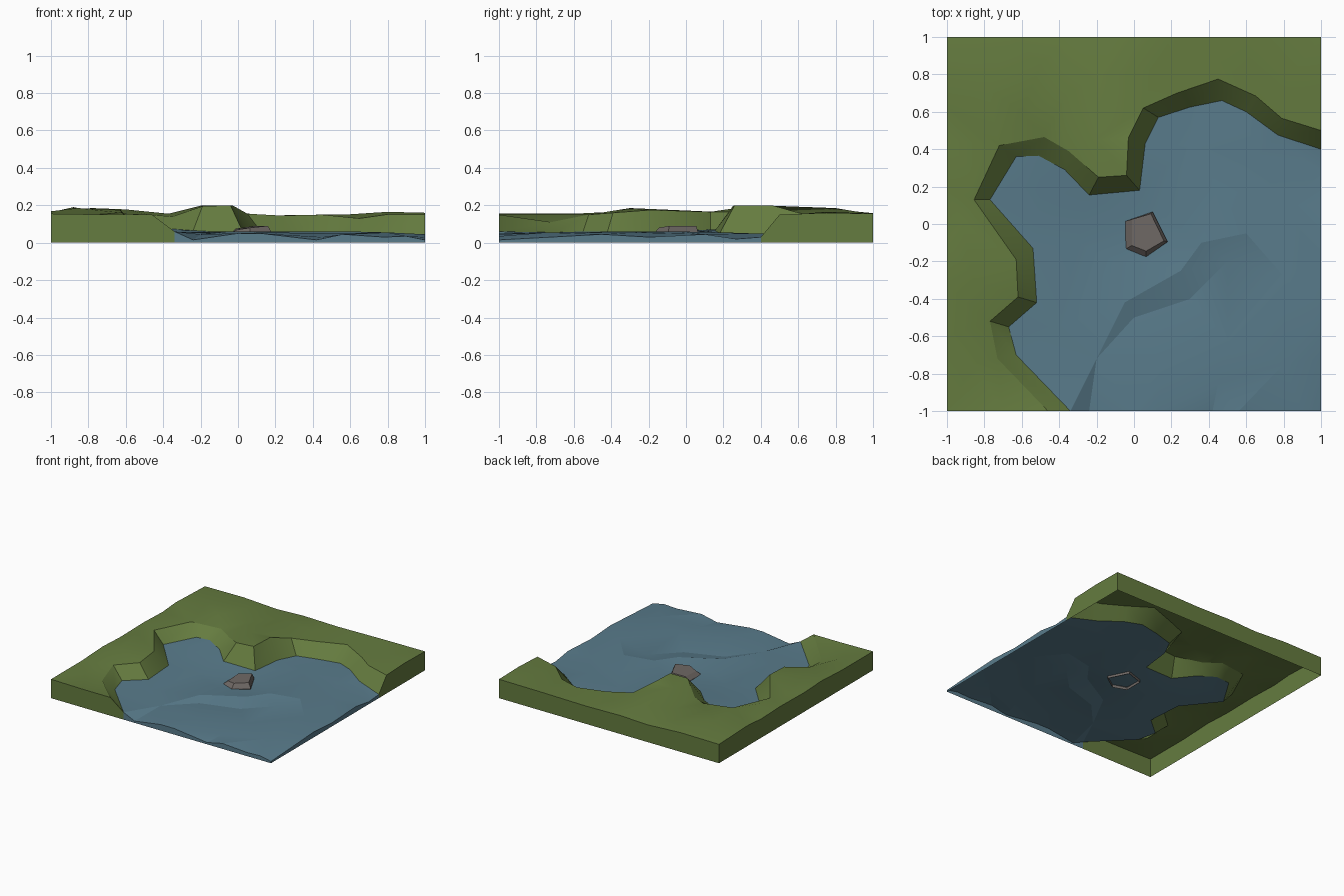
import bpy
from mathutils import Vector
from mathutils.geometry import delaunay_2d_cdt

# Bank lip and matching waterline (x, y, z), from right edge round to front edge
lip = [(1, .50, .15), (.79, .565, .15), (.65, .685, .13), (.45, .775, .15), (.23, .70, .145),
       (.05, .62, .155), (-.03, .46, .20), (-.04, .26, .20), (-.19, .25, .195), (-.35, .39, .14),
       (-.48, .465, .15), (-.72, .42, .16), (-.855, .13, .165), (-.63, -.19, .175),
       (-.62, -.39, .16), (-.77, -.52, .15), (-.73, -.72, .11), (-.46, -1, .15)]
shore = [(1, .40, .03), (.77, .475, .05), (.60, .60, .05), (.47, .66, .045), (.30, .625, .045),
         (.13, .57, .05), (.06, .43, .05), (.03, .18, .05), (-.24, .155, .065), (-.37, .29, .075),
         (-.51, .365, .085), (-.63, .36, .08), (-.77, .13, .07), (-.54, -.13, .06),
         (-.52, -.42, .06), (-.67, -.55, .06), (-.63, -.70, .055), (-.34, -1, .06)]

# Inner hills and dips of the meadow, crests and troughs of the water
hills = [(-.86, -.3, .185), (-.86, -.75, .15), (-.88, .3, .19), (-.78, .72, .185),
         (-.6, .6, .178), (-.37, .68, .155), (-.2, .45, .198), (-.18, .8, .185), (.1, .82, .15),
         (.45, .88, .15), (.8, .75, .165), (-.5, .85, .165), (-.92, 0, .172)]
waves = [(-.6, .2, .075), (-.52, 0, .06), (-.5, .17, .07), (-.3, -.1, .045), (-.1, -.2, .045),
         (.0, 0, .04), (.15, .05, .04), (.2, -.1, .04), (.06, -.2, .045),
         (.25, -.25, .06), (.36, -.1, .06), (.6, -.05, .06), (-.05, -.42, .06), (0, -.5, .035),
         (.3, -.4, .03), (.5, -.2, .03), (-.4, -.55, .055), (-.2, -.72, .045),
         (.15, -.75, .055), (.5, -.62, .05), (.8, -.28, .055), (.8, .1, .045), (.45, .2, .055),
         (.3, .42, .045), (.65, .35, .05), (.8, -.75, .055), (.45, -.85, .03)]


def material(name, color):
    m = bpy.data.materials.new(name)
    m.diffuse_color = (*color, 1)
    return m


def make(name, verts, faces, mat, smooth=None):
    me = bpy.data.meshes.new(name)
    me.from_pydata(verts, [], faces)
    me.materials.append(mat)
    ob = bpy.data.objects.new(name, me)
    bpy.context.collection.objects.link(ob)
    if smooth:
        bpy.ops.object.select_all(action='DESELECT')
        ob.select_set(True)
        bpy.context.view_layer.objects.active = ob
        bpy.ops.object.shade_smooth_by_angle(angle=smooth)
    return ob


def sheet(loop, inner):
    """Triangulate a closed outline with inner height points."""
    pts = loop + inner
    n = len(loop)
    out = delaunay_2d_cdt([Vector(p[:2]) for p in pts], [], [list(range(n))], 1, 1e-5)
    verts = [(v.x, v.y, pts[o[0]][2]) for v, o in zip(out[0], out[3])]
    faces = []
    for f in out[2]:
        a, b, c = (Vector(verts[i]) for i in f)
        up = (b - a).cross(c - a).z > 0
        faces.append(list(f) if up else list(f)[::-1])
    return verts, faces


def strip(verts, faces, top, bottom, flip=False):
    """Add quads between two matching point rows."""
    s, n = len(verts), len(top)
    verts += top + bottom
    for i in range(n - 1):
        q = [s + i, s + n + i, s + n + i + 1, s + i + 1]
        faces.append(q[::-1] if flip else q)


def drop(row):
    return [(x, y, 0) for x, y, z in row]


grass = material("grass", (.13, .20, .05))
blue = material("water", (.10, .20, .26))
grey = material("stone", (.16, .14, .13))

# Meadow: rolling top, sloping bank and outer side walls
rim = [lip[-1], (-.7, -1, .15), (-1, -1, .155), (-1, -.6, .155), (-1, -.33, .168),
       (-1, -.1, .158), (-1, .2, .163), (-1, .45, .155), (-1, .62, .168), (-1, 1, .155),
       (-.65, 1, .158), (-.35, 1, .142), (-.1, 1, .152), (.2, 1, .146), (.6, 1, .152),
       (1, 1, .155), (1, .75, .16), lip[0]]
v, f = sheet(lip + rim[1:-1], hills)
strip(v, f, lip, shore)
wall = [shore[-1]] + rim + [shore[0]]
strip(v, f, wall, drop(wall), True)
make("meadow", v, f, grass, .62)

# Water: wavy sheet with thin front and right edges
edge = [shore[-1], (-.24, -1, .015), (0, -1, .05), (.12, -1, .05), (.42, -1, .015), (.56, -1, .045),
        (.78, -1, .03), (.9, -1, .035), (1, -1, .015), (1, -.72, .03), (1, -.45, .045),
        (1, -.2, .03), (1, .1, .045), (1, .27, .02), shore[0]]
v, f = sheet(shore + edge[1:-1], waves)
strip(v, f, edge, drop(edge))
make("water", v, f, blue, .2)

# Rock: open-bottomed faceted stone sitting in the water
base = [(-.045, .015, .02), (.10, .065, .02), (.18, -.095, .02), (.065, -.175, .02),
        (-.045, -.135, .02)]
mid = [(x, y, z) for (x, y, _), z in zip(base, (.045, .055, .055, .045, .04))]
top = [(-.012, .025, .075), (.09, .055, .09), (.16, -.09, .09), (.065, -.145, .08),
       (-.012, -.115, .068)]
v, f = list(top), [[4, 3, 2, 1, 0]]
strip(v, f, top + top[:1], mid + mid[:1], True)
strip(v, f, mid + mid[:1], base + base[:1], True)
make("rock", v, f, grey)
